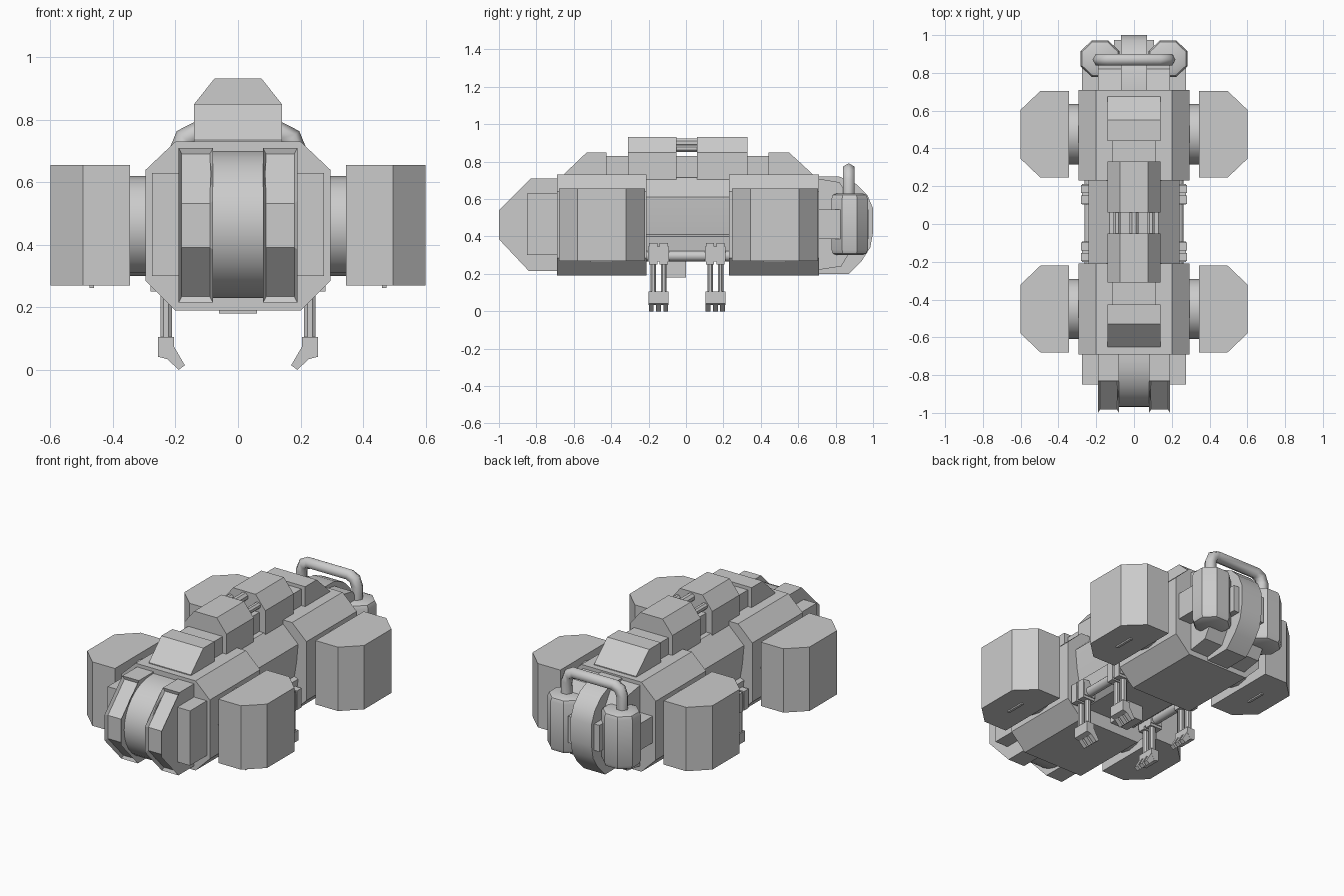
import bpy, bmesh
from math import sin, cos, pi, radians

if "Cube" in bpy.data.objects:
    bpy.data.objects.remove(bpy.data.objects["Cube"])

def finish(name, bm, mirror=False, smooth=None):
    bmesh.ops.recalc_face_normals(bm, faces=bm.faces)
    me = bpy.data.meshes.new(name)
    bm.to_mesh(me)
    bm.free()
    ob = bpy.data.objects.new(name, me)
    bpy.context.collection.objects.link(ob)
    if mirror:
        ob.modifiers.new("Mirror", 'MIRROR')
    if smooth:
        bpy.ops.object.select_all(action='DESELECT')
        ob.select_set(True)
        bpy.context.view_layer.objects.active = ob
        bpy.ops.object.shade_smooth_by_angle(angle=radians(smooth))
    return ob

def prism_bm(pts, axis, lo, hi):
    """Extrude a 2D profile along an axis; profile is in the other two axes, in order."""
    place = {'x': lambda a, b, t: (t, a, b), 'y': lambda a, b, t: (a, t, b),
             'z': lambda a, b, t: (a, b, t)}[axis]
    bm = bmesh.new()
    r0 = [bm.verts.new(place(a, b, lo)) for a, b in pts]
    r1 = [bm.verts.new(place(a, b, hi)) for a, b in pts]
    bm.faces.new(r0)
    bm.faces.new(r1[::-1])
    n = len(pts)
    for i in range(n):
        bm.faces.new((r0[i], r0[(i + 1) % n], r1[(i + 1) % n], r1[i]))
    bmesh.ops.recalc_face_normals(bm, faces=bm.faces)
    return bm

def prism(name, pts, axis, lo, hi, mirror=False, smooth=None):
    return finish(name, prism_bm(pts, axis, lo, hi), mirror, smooth)

def box(name, x, y, z, mirror=False):
    return prism(name, [(x[0], y[0]), (x[1], y[0]), (x[1], y[1]), (x[0], y[1])], 'z', *z, mirror)

def ring(ca, cb, ra, rb, n, off=0.0):
    return [(ca + ra * cos(2 * pi * (i + off) / n), cb + rb * sin(2 * pi * (i + off) / n)) for i in range(n)]

def sym(half):
    """Complete a right-hand profile with its mirrored left side."""
    return half + [(-a, b) for a, b in reversed(half)]

# Octagonal hull sections and the narrower waist between them
hull = sym([(0.2, 0.19), (0.295, 0.285), (0.295, 0.64), (0.2, 0.73)])
prism("front_hull", hull, 'y', -0.69, -0.21)
prism("rear_hull", hull, 'y', 0.23, 0.71)
waist = sym([(0.17, 0.27), (0.23, 0.32), (0.24, 0.40), (0.215, 0.41), (0.23, 0.5), (0.24, 0.61), (0.13, 0.715)])
prism("waist", waist, 'y', -0.21, 0.23, smooth=25)
box("keel_block", (-0.06, 0.06), (-0.13, 0.0), (0.18, 0.28))

# Nose: smooth centre band, framed window ribs and cheek block
arc = [(-0.72 - 0.25 * cos(t), 0.465 + 0.235 * sin(t)) for t in [pi * (i / 16 - 0.5) for i in range(17)]]
prism("nose_band", [(-0.68, 0.23)] + arc + [(-0.68, 0.70)], 'x', -0.09, 0.09, smooth=30)
bm = prism_bm([(-0.68, 0.215), (-0.84, 0.215), (-1.0, 0.385), (-1.0, 0.54), (-0.83, 0.71), (-0.68, 0.71)],
              'x', 0.08, 0.19)
glass = [f for f in bm.faces if f.normal.y < -0.3]
bmesh.ops.inset_region(bm, faces=glass, thickness=0.01, depth=-0.018, use_even_offset=True)
finish("window_rib", bm, mirror=True)
box("nose_cheeks", (-0.275, 0.275), (-0.85, -0.68), (0.30, 0.63))

# Four side pods with round mounts and small under-slots
for label, yc in (("front", -0.45), ("rear", 0.475)):
    pod = [(0.345, yc - 0.23), (0.495, yc - 0.23), (0.6, yc - 0.13),
           (0.6, yc + 0.13), (0.495, yc + 0.23), (0.345, yc + 0.23)]
    prism(label + "_pod", pod, 'z', 0.27, 0.655, True)
    prism(label + "_pod_mount", ring(yc, 0.46, 0.16, 0.16, 16), 'x', 0.28, 0.36, True, 30)
    box(label + "_pod_vent", (0.46, 0.475), (yc - 0.06, yc + 0.06), (0.262, 0.28), True)

# Roof modules, chamfered along the top
roof = sym([(0.14, 0.69), (0.14, 0.85), (0.075, 0.932)])
prism("front_roof_module", roof, 'y', -0.31, -0.05)
prism("rear_roof_module", roof, 'y', 0.06, 0.33)
box("front_roof_step", (-0.115, 0.115), (-0.44, -0.30), (0.70, 0.83))
box("rear_roof_step", (-0.115, 0.115), (0.32, 0.45), (0.70, 0.83))
prism("front_roof_wedge", [(-0.65, 0.72), (-0.65, 0.735), (-0.53, 0.85), (-0.425, 0.85), (-0.425, 0.72)],
      'x', -0.14, 0.14)
prism("rear_roof_wedge", [(0.675, 0.72), (0.675, 0.735), (0.55, 0.85), (0.44, 0.85), (0.44, 0.72)],
      'x', -0.14, 0.14)
prism("roof_link_centre", ring(0, 0.9, 0.025, 0.025, 8, 0.5), 'y', -0.06, 0.07)
prism("roof_link_side", ring(0.09, 0.87, 0.02, 0.02, 8, 0.5), 'y', -0.06, 0.07, True)
box("roof_link_base", (-0.10, 0.10), (-0.06, 0.07), (0.70, 0.83))

# Tail: core, curved spine, canisters, brackets and carry bar
prism("tail_core", [(0.70, 0.22), (0.83, 0.24), (0.89, 0.34), (0.89, 0.58), (0.82, 0.69), (0.70, 0.71)],
      'x', -0.19, 0.19)
spine = [(0.70, 0.2), (0.87, 0.2), (0.94, 0.27), (0.985, 0.34), (1.0, 0.42), (1.0, 0.55),
         (0.97, 0.62), (0.91, 0.68), (0.82, 0.72), (0.70, 0.72)]
prism("tail_spine", spine, 'x', -0.07, 0.07, smooth=35)
box("tail_side_block", (0.19, 0.275), (0.70, 0.83), (0.385, 0.545), True)
box("tail_clamp", (0.06, 0.105), (0.88, 0.975), (0.385, 0.545), True)
bm = prism_bm(ring(0.18, 0.875, 0.112, 0.105, 8, 0.5), 'z', 0.30, 0.63)
caps = [e for e in bm.edges if abs(e.verts[0].co.z - e.verts[1].co.z) < 1e-4]
bmesh.ops.bevel(bm, geom=caps, offset=0.028, segments=2, affect='EDGES', profile=0.5)
finish("tail_canister", bm, True, 25)

cu = bpy.data.curves.new("carry_bar", 'CURVE')
cu.dimensions = '3D'
cu.bevel_depth = 0.035
cu.bevel_resolution = 1
cu.use_fill_caps = True
half = [(0.185, 0.60), (0.185, 0.70), (0.17, 0.74), (0.135, 0.757)]
path = half + [(-x, z) for x, z in reversed(half)]
sp = cu.splines.new('POLY')
sp.points.add(len(path) - 1)
for p, (x, z) in zip(sp.points, path):
    p.co = (x, 0.87, z, 1)
bpy.context.collection.objects.link(bpy.data.objects.new("carry_bar", cu))

# Landing claws hung from a rail on each side of the waist
prism("claw_rail", ring(0.235, 0.295, 0.028, 0.028, 12), 'y', -0.22, 0.24, True, 35)
palm = [(0.205, 0.105), (0.255, 0.105), (0.255, 0.042), (0.225, 0.034), (0.205, 0.07)]
finger = [(0.205, 0.075), (0.17, 0.015), (0.19, 0.0), (0.225, 0.034), (0.25, 0.05)]
for label, yc in (("front", -0.147), ("rear", 0.157)):
    box(label + "_claw_mount", (0.2, 0.275), (yc - 0.055, yc + 0.055), (0.265, 0.345), True)
    for s in (-1, 1):
        yr = yc + s * 0.028
        box(label + "_claw_knuckle", (0.2, 0.28), (yr - 0.022, yr + 0.022), (0.25, 0.365), True)
        prism(label + "_claw_rod", ring(0.23, yr, 0.02, 0.016, 8, 0.5), 'z', 0.09, 0.30, True)
    prism(label + "_claw_palm", palm, 'y', yc - 0.053, yc + 0.053, True)
    for s in (-1, 0, 1):
        yf = yc + s * 0.039
        prism(label + "_claw_finger", finger, 'y', yf - 0.013, yf + 0.013, True)
